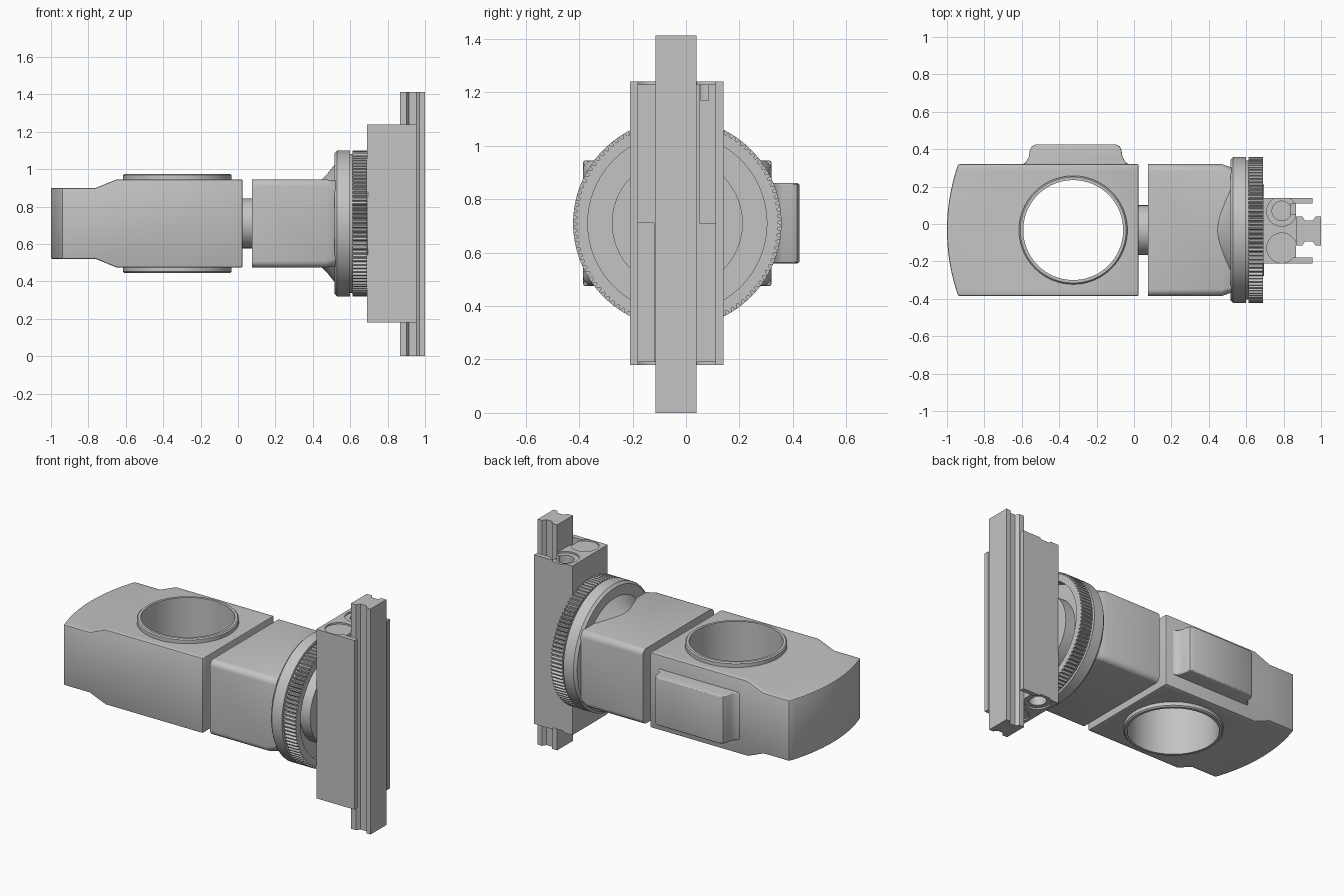
import bpy, bmesh, math

if "Cube" in bpy.data.objects:
    bpy.data.objects.remove(bpy.data.objects["Cube"])

CY, CZ = -0.0325, 0.71          # common axis of body, barrel and dial

grey = bpy.data.materials.new("machined grey")
grey.diffuse_color = (0.55, 0.55, 0.55, 1)
grey.use_nodes = True
grey.node_tree.nodes["Principled BSDF"].inputs["Base Color"].default_value = grey.diffuse_color


def finish(name, bm):
    bmesh.ops.remove_doubles(bm, verts=bm.verts, dist=1e-5)
    bmesh.ops.recalc_face_normals(bm, faces=bm.faces)
    me = bpy.data.meshes.new(name)
    bm.to_mesh(me)
    bm.free()
    ob = bpy.data.objects.new(name, me)
    bpy.context.collection.objects.link(ob)
    me.materials.append(grey)
    return ob


def loft(name, loops, caps=True):
    """Skin closed loops of equal length, optionally capping the ends."""
    bm = bmesh.new()
    rows = [[bm.verts.new(p) for p in lp] for lp in loops]
    n = len(rows[0])
    for a, b in zip(rows, rows[1:]):
        for i in range(n):
            j = (i + 1) % n
            bm.faces.new((a[i], a[j], b[j], b[i]))
    if caps:
        bm.faces.new(rows[0])
        bm.faces.new(rows[-1])
    return finish(name, bm)


def prism(name, pts, z0, z1):
    return loft(name, [[(x, y, z) for x, y in pts] for z in (z0, z1)])


def lathe(name, prof, axis, centre, n=96, closed=False, teeth=False):
    """Revolve (along, radius) points; teeth notch the outermost radius."""
    rmax = max(r for _, r in prof)
    loops = []
    for h, r in prof + (prof[:1] if closed else []):
        lp = []
        for i in range(n):
            t = 2 * math.pi * i / n
            q = r - 0.014 if teeth and r > rmax - 1e-4 and i % 4 < 2 else r
            u, v = q * math.cos(t), q * math.sin(t)
            if axis == 'X':
                lp.append((h, centre[0] + u, centre[1] + v))
            else:
                lp.append((centre[0] + u, centre[1] + v, h))
        loops.append(lp)
    return loft(name, loops, not closed)


def activate(ob):
    bpy.ops.object.select_all(action='DESELECT')
    ob.select_set(True)
    bpy.context.view_layer.objects.active = ob


def bevel(ob, width, segs=3):
    activate(ob)
    m = ob.modifiers.new("bevel", 'BEVEL')
    m.width, m.segments, m.limit_method = width, segs, 'ANGLE'
    m.angle_limit = math.radians(40)
    bpy.ops.object.modifier_apply(modifier=m.name)


def cut(ob, cutter):
    activate(ob)
    m = ob.modifiers.new("cut", 'BOOLEAN')
    m.operation, m.object, m.solver = 'DIFFERENCE', cutter, 'EXACT'
    bpy.ops.object.modifier_apply(modifier=m.name)
    bpy.data.objects.remove(cutter)


# Main body: stepped profile with a bowed left end
loops = []
HALF, R = 0.3525, 1.065
for i in range(21):
    d = -HALF + 2 * HALF * i / 20
    xe = -1 + R - math.sqrt(R * R - d * d)
    prof = [(xe, -.19), (-.76, -.19), (-.65, -.235), (.025, -.235),
            (.025, .235), (-.65, .235), (-.76, .19), (xe, .19)]
    loops.append([(x, CY + d, CZ + z) for x, z in prof])
body = loft("main_body", loops)
bevel(body, 0.008, 2)
BORE = (-0.325, CY)
cut(body, lathe("bore_cutter", [(0, .278), (1.4, .278)], 'Z', BORE))

# Sleeve lining the bore
lathe("bore_sleeve", [(.445, .267), (.445, .283), (.452, .29), (.968, .29),
                      (.975, .283), (.975, .267)], 'Z', BORE, closed=True)

# Flared boss on the back face
half = [(.29, .315), (.265, .332), (.25, .36), (.245, .395), (.235, .415),
        (.215, .425)]
boss = [(-.312 + x, y) for x, y in half] + [(-.312 - x, y) for x, y in half[::-1]]
bevel(prism("side_boss", boss, .56, .86), 0.012)

# Neck between body and barrel
lathe("neck", [(.01, .133), (.09, .133)], 'X', (CY, CZ), 64)

# Barrel: rounded rectangle whose corners run out into the flange
rect = []
c = 0.035
for k, (sy, sz) in enumerate([(1, 1), (-1, 1), (-1, -1), (1, -1)]):
    for s in range(7):
        t = math.pi / 2 * (k + s / 6)
        rect.append((sy * (HALF - c) + c * math.cos(t),
                     sz * (.235 - c) + c * math.sin(t)))
loops = []
for x, lim in ((.075, 9), (.47, 9), (.52, .385)):
    lp = []
    for y, z in rect:
        f = min(1, lim / math.hypot(y, z))
        lp.append((x, CY + y * f, CZ + z * f))
    loops.append(lp)
loft("barrel", loops)

# Conical flange, dial hub and knurled dial ring
lathe("flange", [(.42, .215), (.45, .237), (.48, .268), (.515, .312), (.515, .375),
                 (.53, .39), (.6, .39), (.6, .372), (.625, .372)], 'X', (CY, CZ), 128)
lathe("dial_hub", [(.6, .245), (.695, .245)], 'X', (CY, CZ))
lathe("knurled_ring", [(.613, .335), (.613, .39), (.69, .39), (.69, .335)],
      'X', (CY, CZ), 400, closed=True, teeth=True)

# Slide carriage: channel section gripping the rail
slide = prism("slide_carriage", [
    (.69, -.21), (.955, -.21), (.955, -.18), (.84, -.18), (.84, -.12), (.865, -.12),
    (.865, .05), (.84, .05), (.84, .11), (.955, .11), (.955, .14), (.69, .14)],
    .18, 1.24)
for z0, z1, d0, d1 in ((1.23, 1.3, 1.17, 1.3), (.1, .19, .1, .25)):
    for y in (.068, -.128):
        cut(slide, lathe("recess_cutter", [(z0, .08), (z1, .08)], 'Z', (.79, y), 48))
    cut(slide, lathe("hole_cutter", [(d0, .052), (d1, .052)], 'Z', (.79, .07), 48))

# Gib strips beside the rail, on opposite halves
for y0, y1, z0, z1 in ((-.18, -.12, .71, 1.23), (.05, .11, .19, .71)):
    prism("gib_strip", [(.83, y0), (.865, y0), (.865, y1), (.83, y1)], z0, z1)

# Rail with a groove down each side
side = [(.865, .0775), (.9, .0775), (.915, .055), (.955, .055), (.97, .0775), (1, .0775)]
rail = [(x, -.0375 + y) for x, y in side] + [(x, -.0375 - y) for x, y in side[::-1]]
prism("rail", rail, 0, 1.413)

# Smooth the curved surfaces, keep the machined edges crisp
bpy.ops.object.select_all(action='SELECT')
bpy.context.view_layer.objects.active = body
bpy.ops.object.shade_smooth_by_angle(angle=math.radians(28))
